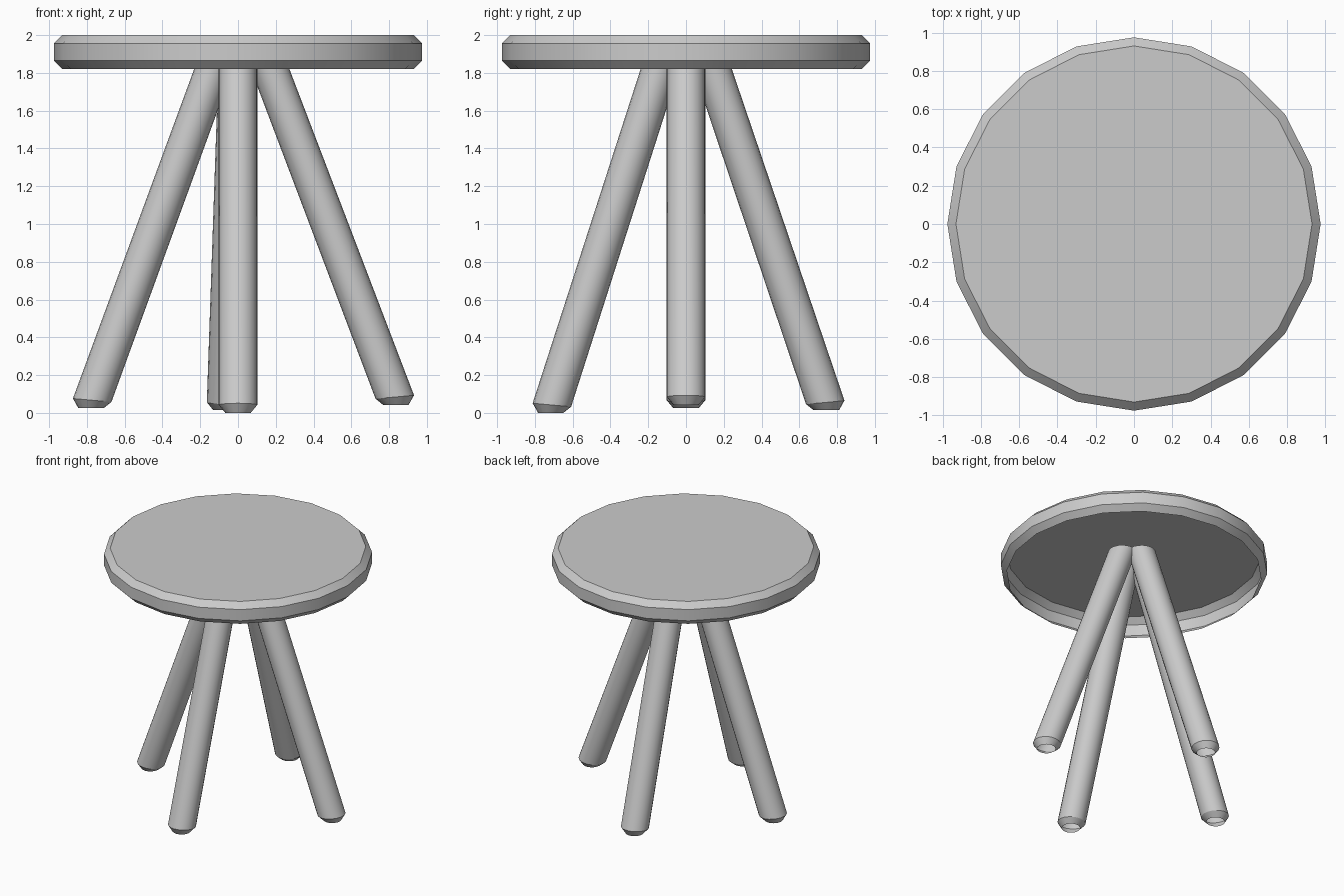
import bpy
from math import sin, cos, pi
from mathutils import Vector

if "Cube" in bpy.data.objects:
    bpy.data.objects.remove(bpy.data.objects["Cube"])

SIDES = 20


def ring(center, radius, tilt=(0, 0)):
    """Circle of points; tilt is the z slope along x and y."""
    pts = []
    for i in range(SIDES):
        a = 2 * pi * i / SIDES
        dx, dy = radius * cos(a), radius * sin(a)
        pts.append(Vector(center) + Vector((dx, dy, dx * tilt[0] + dy * tilt[1])))
    return pts


def loft(name, rings, cap_top):
    """Skin a stack of rings, bottom to top; the bottom stays open."""
    verts = [p for r in rings for p in r]
    faces = []
    for k in range(len(rings) - 1):
        for i in range(SIDES):
            j = (i + 1) % SIDES
            a, b = k * SIDES, (k + 1) * SIDES
            faces.append((a + i, a + j, b + j, b + i))
    if cap_top:
        faces.append(tuple(range(len(verts) - SIDES, len(verts))))
    mesh = bpy.data.meshes.new(name)
    mesh.from_pydata(verts, [], faces)
    obj = bpy.data.objects.new(name, mesh)
    bpy.context.collection.objects.link(obj)
    bpy.ops.object.select_all(action='DESELECT')
    obj.select_set(True)
    bpy.context.view_layer.objects.active = obj
    bpy.ops.object.shade_smooth_by_angle(angle=pi / 6)
    return obj


# Seat: chamfered round shell, open underneath
profile = [(0.93, 1.82), (0.975, 1.865), (0.975, 1.955), (0.93, 2.0)]
loft("seat", [ring((0, 0, z), r) for r, z in profile], True)

# Legs: splayed tubes with tapered feet (foot x, y, floor height, top x, y)
legs = {
    "left_leg": (-0.772, 0, 0.025, -0.075, 0),
    "right_leg": (0.83, 0, 0.042, 0.113, 0),
    "front_leg": (0, -0.71, 0.0, 0, -0.09),
    "back_leg": (-0.063, 0.737, 0.014, 0.003, 0.09),
}
for name, (fx, fy, fz, tx, ty) in legs.items():
    out = Vector((fx, fy)).normalized()
    loft(name, [
        ring((fx + out.x * 0.006, fy + out.y * 0.006, fz), 0.067),
        ring((fx, fy, fz + 0.042), 0.102, out * 0.09),
        ring((tx, ty, 1.97), 0.102),
    ], True)
